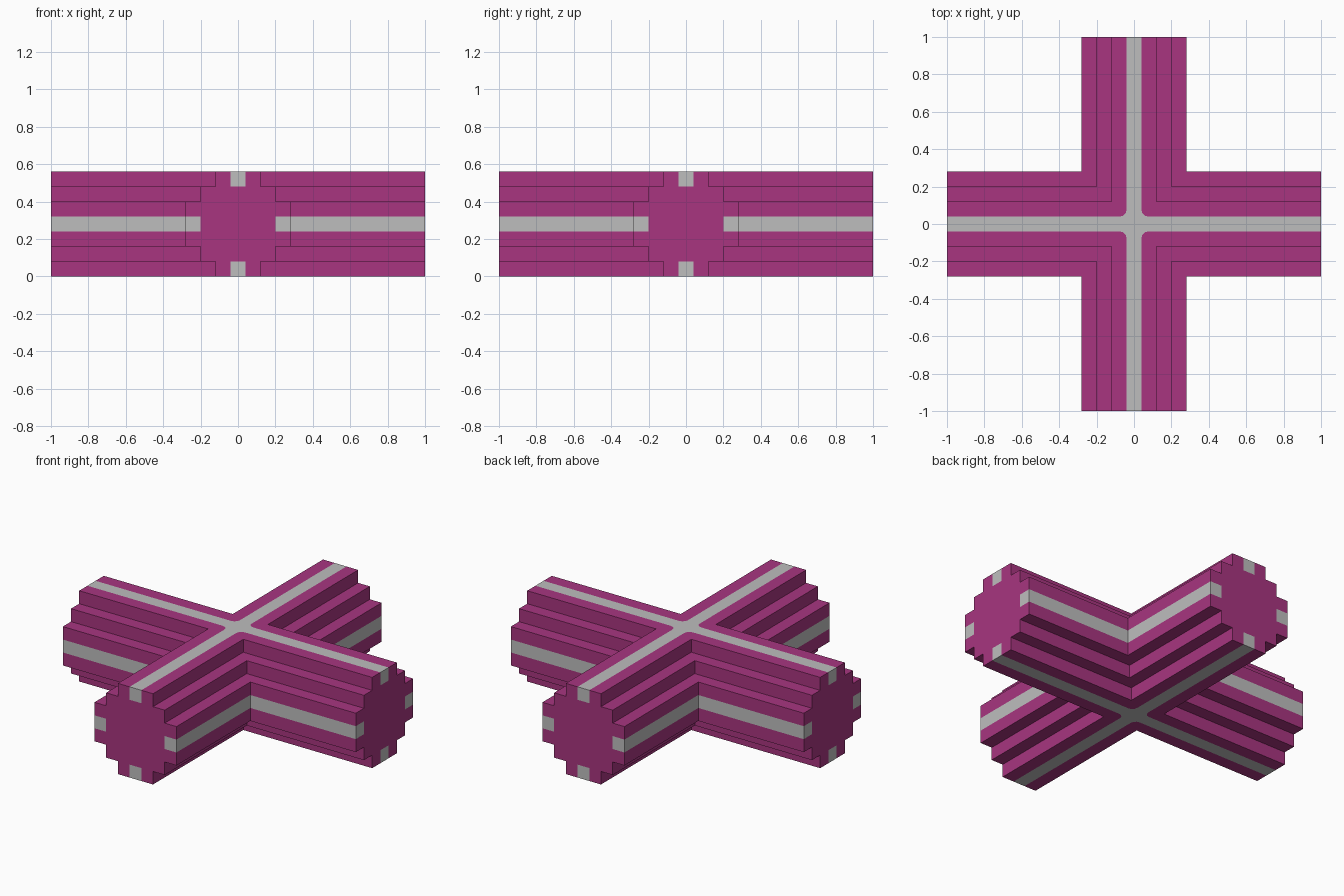
import bpy
import bmesh
import math
from mathutils import Matrix

cube = bpy.data.objects.get("Cube")
if cube:
    bpy.data.objects.remove(cube, do_unlink=True)

STEP = 0.08          # size of one step of the stepped round section
RADIUS = 3.5 * STEP  # half thickness of a beam


def make_material(name, color):
    mat = bpy.data.materials.new(name)
    mat.use_nodes = True
    mat.diffuse_color = color
    mat.node_tree.nodes["Principled BSDF"].inputs["Base Color"].default_value = color
    return mat


def in_section(i, j):
    return max(abs(i), abs(j)) <= 3 and abs(i) + abs(j) <= 4


def add_face(bm, points, stripe):
    face = bm.faces.new([bm.verts.new(p) for p in points])
    face.material_index = int(stripe)


def add_arm(bm, turn):
    """One arm along +x, mitred at 45 degrees to its neighbours, then turned about z."""
    start = len(bm.verts)
    for i in range(-3, 4):
        for j in range(-3, 4):
            if not in_section(i, j):
                continue
            y0, y1 = (i - 0.5) * STEP, (i + 0.5) * STEP
            z0, z1 = (j - 0.5) * STEP + RADIUS, (j + 0.5) * STEP + RADIUS
            # End cap, with a light square at the middle of each side
            tip = 3 in (abs(i), abs(j)) and 0 in (i, j)
            add_face(bm, [(1, y0, z0), (1, y1, z0), (1, y1, z1), (1, y0, z1)], tip)
            # Long outer faces wherever the neighbouring cell is empty
            for dj, z in ((-1, z0), (1, z1)):
                if not in_section(i, j + dj):
                    pts = [(1, y0, z), (1, y1, z), (abs(y1), y1, z)]
                    if i == 0:
                        pts.append((0, 0, z))
                    pts.append((abs(y0), y0, z))
                    add_face(bm, pts, i == 0)
            for di, y in ((-1, y0), (1, y1)):
                if not in_section(i + di, j):
                    add_face(bm, [(1, y, z0), (1, y, z1), (abs(y), y, z1), (abs(y), y, z0)], j == 0)
    bm.verts.ensure_lookup_table()
    bmesh.ops.rotate(bm, verts=bm.verts[start:], cent=(0, 0, 0),
                     matrix=Matrix.Rotation(turn, 3, 'Z'))


def round_corners(bm, test, radius):
    """Round the flat stripe corners picked by a test on their position."""
    verts = [v for v in bm.verts if test(v.co)]
    bmesh.ops.bevel(bm, geom=verts, offset=radius, segments=3, profile=0.5, affect='VERTICES')


bm = bmesh.new()
for k in range(4):
    add_arm(bm, k * math.pi / 2)
bmesh.ops.remove_doubles(bm, verts=bm.verts, dist=0.0005)
bmesh.ops.recalc_face_normals(bm, faces=bm.faces)
bmesh.ops.dissolve_limit(bm, angle_limit=math.radians(1), verts=bm.verts, edges=bm.edges,
                         delimit={'MATERIAL'})

# Soft inner corners where the top and bottom stripes cross
round_corners(bm, lambda c: abs(abs(c.x) - 0.04) < 0.002 and abs(abs(c.y) - 0.04) < 0.002
              and abs(abs(c.z - RADIUS) - RADIUS) < 0.002, 0.035)

mesh = bpy.data.meshes.new("cross_beam")
bm.to_mesh(mesh)
bm.free()
mesh.materials.append(make_material("magenta", (0.392, 0.036, 0.216, 1)))
mesh.materials.append(make_material("light_grey", (0.515, 0.515, 0.515, 1)))
beam = bpy.data.objects.new("cross_beam", mesh)
bpy.context.collection.objects.link(beam)
